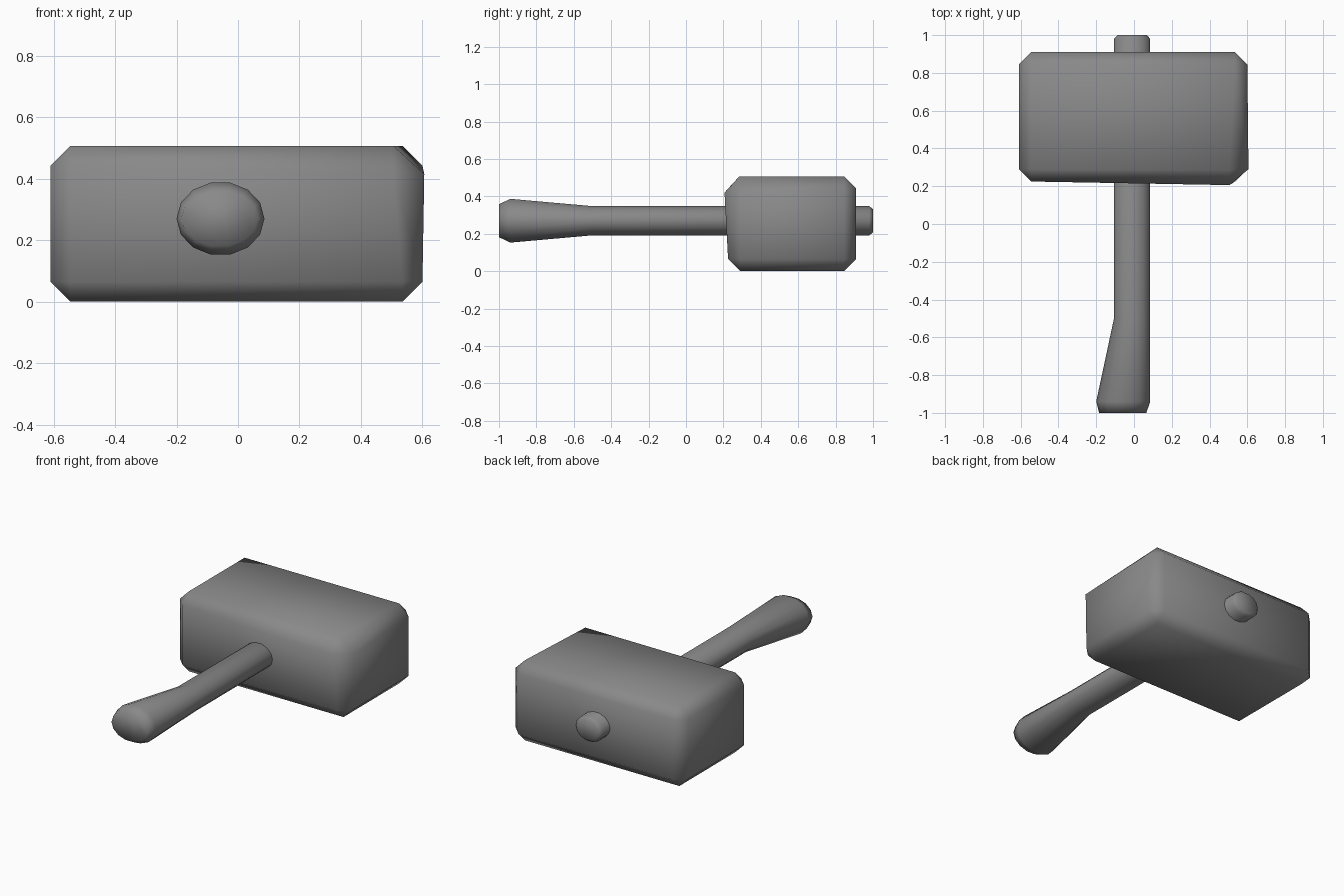
import bpy, bmesh, math
from mathutils import Vector

if "Cube" in bpy.data.objects:
    bpy.data.objects.remove(bpy.data.objects["Cube"], do_unlink=True)

grey = bpy.data.materials.new("plain grey")
grey.use_nodes = True
colour = (0.25, 0.25, 0.25, 1)
grey.diffuse_color = colour
grey.node_tree.nodes["Principled BSDF"].inputs["Base Color"].default_value = colour


def finish(bm, name):
    """Turn a bmesh into a smooth grey object."""
    bmesh.ops.recalc_face_normals(bm, faces=bm.faces)
    for f in bm.faces:
        f.smooth = True
    mesh = bpy.data.meshes.new(name)
    bm.to_mesh(mesh)
    bm.free()
    mesh.materials.append(grey)
    obj = bpy.data.objects.new(name, mesh)
    bpy.context.collection.objects.link(obj)


# Head: chamfered block with one slightly dented corner
low, high = Vector((-0.61, 0.225, 0.0)), Vector((0.6, 0.91, 0.507))
bm = bmesh.new()
bmesh.ops.create_cube(bm, size=1)
for v in bm.verts:
    v.co = Vector([low[i] if v.co[i] < 0 else high[i] for i in range(3)])
bmesh.ops.bevel(bm, geom=bm.edges[:], offset=0.065, segments=1, affect='EDGES')
dented = Vector((high.x, low.y, high.z))
for v in bm.verts:
    if (v.co - dented).length < 0.12:
        if abs(v.co.y - low.y) < 0.01:
            v.co = (0.505, 0.206, 0.42)
        elif abs(v.co.x - high.x) < 0.01:
            v.co = (0.606, 0.29, 0.415)
        else:
            v.co = (0.505, 0.285, 0.507)
finish(bm, "hammer_head")

# Handle: rings of (y, centre x, half width, half height), flared to one side
rings = [(-1, -0.06, 0.125, 0.09), (-0.94, -0.057, 0.143, 0.12),
         (-0.5, -0.01, 0.096, 0.08), (0.98, -0.01, 0.096, 0.08),
         (1, -0.01, 0.078, 0.064)]
sides = 14
bm = bmesh.new()
loops = []
for y, cx, rx, rz in rings:
    angles = [math.tau * i / sides for i in range(sides)]
    loops.append([bm.verts.new((cx + rx * math.cos(a), y, 0.27 + rz * math.sin(a)))
                  for a in angles])
for a, b in zip(loops, loops[1:]):
    for i in range(sides):
        j = (i + 1) % sides
        bm.faces.new((a[i], a[j], b[j], b[i]))
bm.faces.new(loops[0])
bm.faces.new(loops[-1])
finish(bm, "handle")
